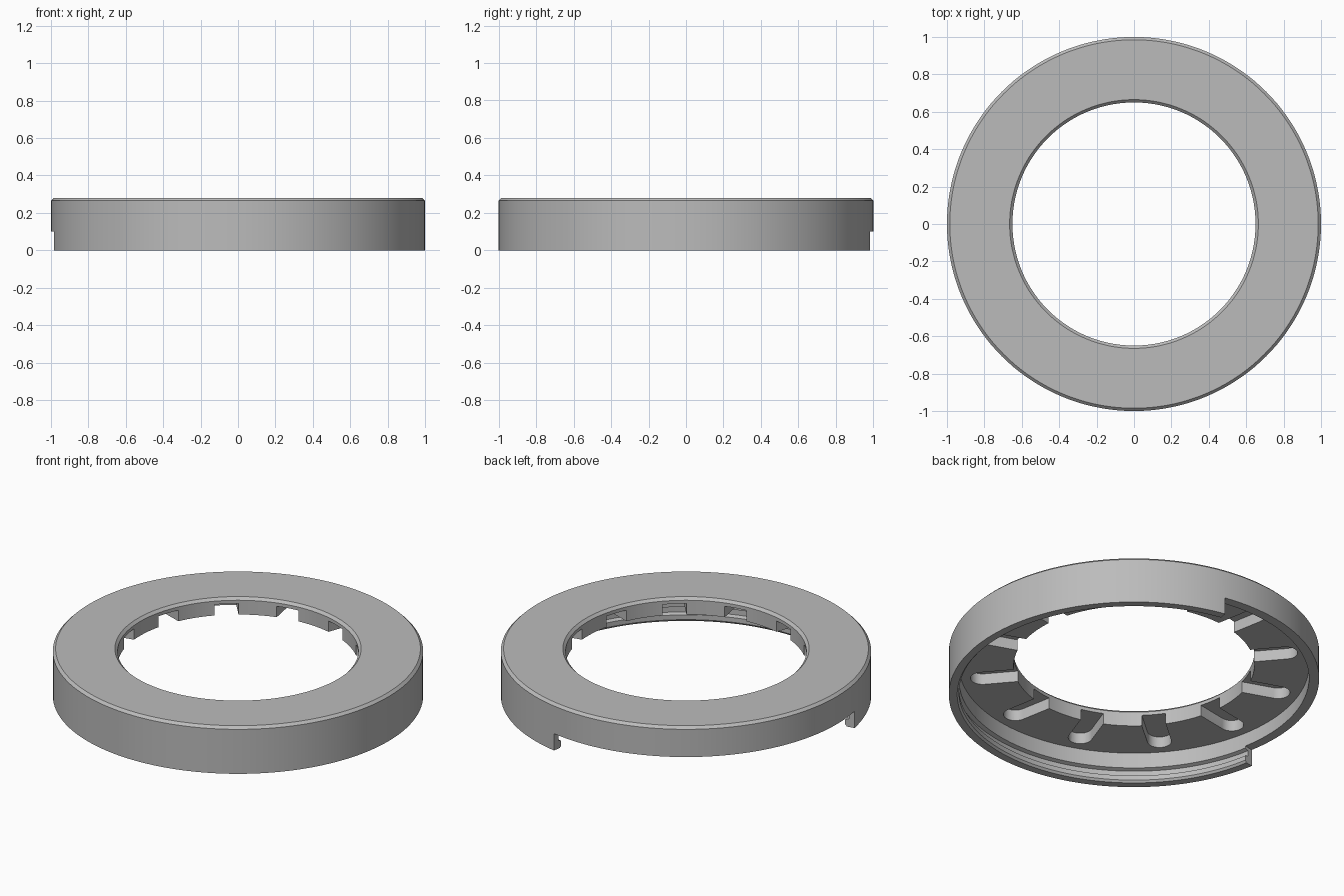
import bpy, bmesh
from math import sin, cos, pi, radians
from mathutils import Matrix, Vector

old = bpy.data.objects.get("Cube")
if old:
    bpy.data.objects.remove(old, do_unlink=True)

grey = bpy.data.materials.new("mid_grey")
grey.use_nodes = True
colour = (0.5, 0.5, 0.5, 1)
grey.diffuse_color = colour
grey.node_tree.nodes["Principled BSDF"].inputs["Base Color"].default_value = colour

SLOTS = 12
START = 10.5          # angle of the first slot, degrees
CEILING = 0.245       # top of the slots
STEPS = 144


def finish(bm, name):
    bmesh.ops.recalc_face_normals(bm, faces=bm.faces)
    mesh = bpy.data.meshes.new(name)
    bm.to_mesh(mesh)
    bm.free()
    ob = bpy.data.objects.new(name, mesh)
    bpy.context.collection.objects.link(ob)
    return ob


def prism(bm, outline, z0, z1, angle=0):
    """Closed vertical extrusion of an outline, turned about z."""
    turn = Matrix.Rotation(radians(angle), 3, "Z")
    low = [bm.verts.new(turn @ Vector((x, y, z0))) for x, y in outline]
    high = [bm.verts.new(turn @ Vector((x, y, z1))) for x, y in outline]
    bm.faces.new(low)
    bm.faces.new(high)
    for i in range(len(low)):
        j = (i + 1) % len(low)
        bm.faces.new((low[i], low[j], high[j], high[i]))


def arc(radius, a0, a1, n, cx=0):
    return [(cx + radius * cos(a0 + (a1 - a0) * i / n),
             radius * sin(a0 + (a1 - a0) * i / n)) for i in range(n + 1)]


# Ring section: bevelled cover plate, outer wall and snap groove
section = [(0.65, 0.18), (0.65, 0.265), (0.665, 0.28), (0.985, 0.28),
           (1, 0.265), (1, 0), (0.955, 0), (0.945, 0.012), (0.945, 0.04),
           (0.967, 0.048), (0.967, 0.08), (0.945, 0.088), (0.945, 0.18)]
bm = bmesh.new()
loop = [bm.verts.new((r, 0, z)) for r, z in section]
edges = [bm.edges.new((loop[i - 1], loop[i])) for i in range(len(loop))]
bmesh.ops.spin(bm, geom=loop + edges, axis=(0, 0, 1), cent=(0, 0, 0),
               angle=2 * pi, steps=STEPS, use_merge=True)
bmesh.ops.remove_doubles(bm, verts=bm.verts, dist=1e-5)
ring = finish(bm, "cover_ring")
ring.data.materials.append(grey)

# Cutter: round-ended radial slots under the plate
bm = bmesh.new()
half = 0.065
slot = [(0.58, -half)] + arc(half, -pi / 2, pi / 2, 12, cx=0.83) + [(0.58, half)]
for i in range(SLOTS):
    prism(bm, slot, 0.11, CEILING, START + i * 360 / SLOTS)
slots = finish(bm, "slot_cutter")

# Cutter: opening through the lower wall
bm = bmesh.new()
a0, a1 = radians(79.5), radians(190.5)
opening = arc(1.1, a0, a1, 40) + arc(0.85, a1, a0, 40)
prism(bm, opening, -0.1, 0.1)
gap = finish(bm, "wall_gap_cutter")

# Cut the ring and bake the result
for cutter in (slots, gap):
    cutter.hide_render = True
    mod = ring.modifiers.new(cutter.name, "BOOLEAN")
    mod.operation = "DIFFERENCE"
    mod.solver = "EXACT"
    mod.object = cutter
graph = bpy.context.evaluated_depsgraph_get()
baked = bpy.data.meshes.new_from_object(ring.evaluated_get(graph))
ring.modifiers.clear()
ring.data = baked
baked.name = "cover_ring"
baked.materials.clear()
baked.materials.append(grey)
for cutter in (slots, gap):
    bpy.data.objects.remove(cutter, do_unlink=True)

# Smooth walls with crisp edges
bpy.ops.object.select_all(action="DESELECT")
ring.select_set(True)
bpy.context.view_layer.objects.active = ring
bpy.ops.object.shade_smooth_by_angle(angle=radians(30))
